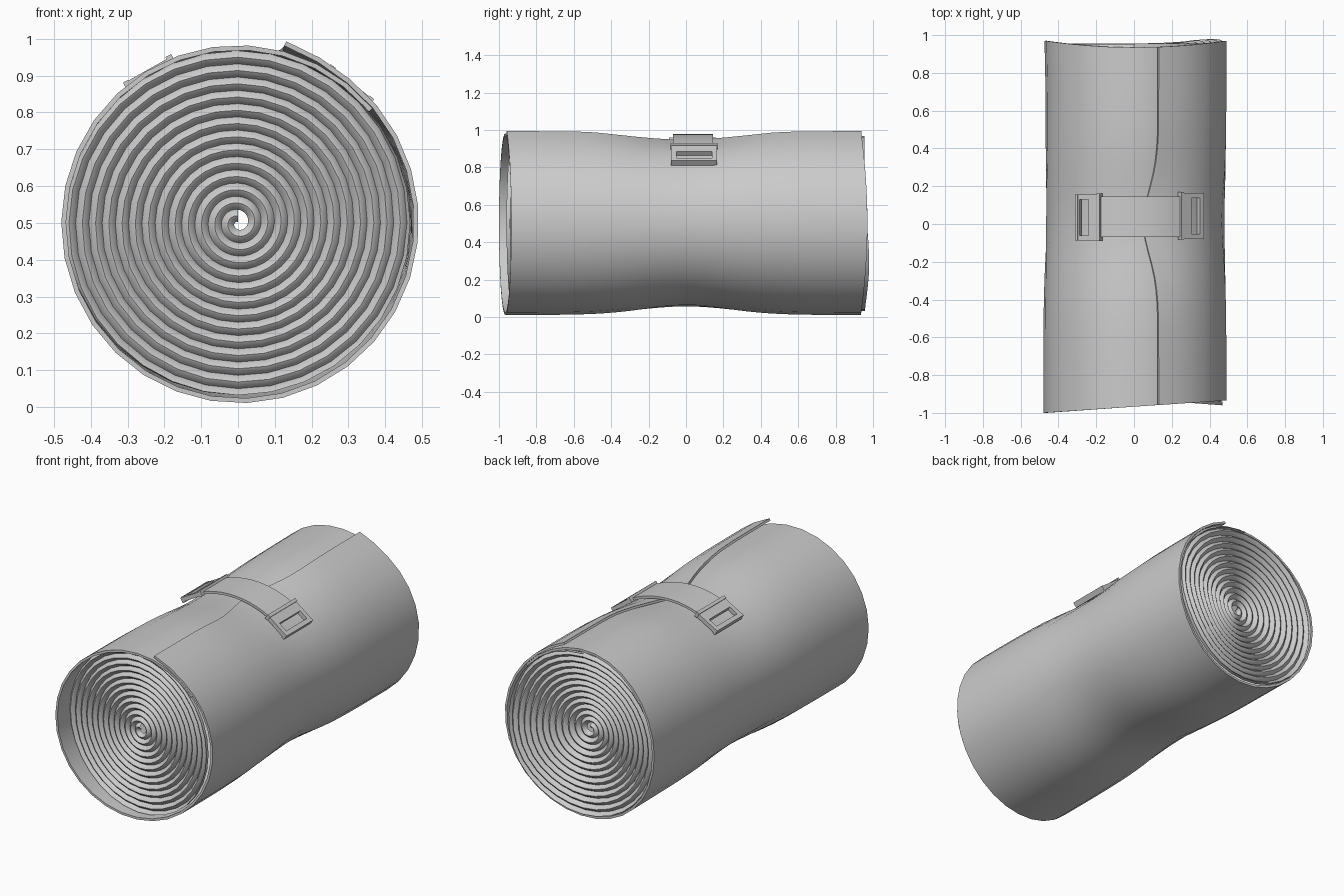
import bpy, bmesh
from math import sin, cos, pi, exp, asin
from mathutils import Vector, Matrix

if "Cube" in bpy.data.objects:
    bpy.data.objects.remove(bpy.data.objects["Cube"])


def radii(y):
    """Half width and half height of the roll: pinched in the middle by the strap."""
    g = exp(-(y / 0.34) ** 2)
    return 0.492 - 0.012 * g, 0.496 - 0.046 * g


def on_roll(a, y, off):
    """Point at clock angle a (0 = top, towards +x), moved out by off."""
    rx, rz = radii(y)
    return Vector((0.01 - 0.012 * exp(-(y - 0.6) ** 2 / 0.2) * sin(a) * (sin(a) < 0) - 0.008
                   + (rx + off) * sin(a), y, 0.5 + (rz + off) * cos(a)))


def make(name, verts, faces, thickness=0, offset=-1, angle=35):
    me = bpy.data.meshes.new(name)
    me.from_pydata(verts, [], faces)
    bm = bmesh.new()
    bm.from_mesh(me)
    bmesh.ops.remove_doubles(bm, verts=bm.verts, dist=0.0004)
    bmesh.ops.recalc_face_normals(bm, faces=bm.faces)
    bm.to_mesh(me)
    bm.free()
    ob = bpy.data.objects.new(name, me)
    bpy.context.collection.objects.link(ob)
    bpy.ops.object.select_all(action='DESELECT')
    ob.select_set(True)
    bpy.context.view_layer.objects.active = ob
    if thickness:
        m = ob.modifiers.new("thickness", 'SOLIDIFY')
        m.thickness = thickness
        m.offset = offset
        bpy.ops.object.modifier_apply(modifier=m.name)
    bpy.ops.object.shade_smooth_by_angle(angle=angle * pi / 180)
    return ob


def grid_faces(nu, nv):
    """Faces for (nu+1) x (nv+1) points stored row by row."""
    w = nv + 1
    return [(i * w + j, i * w + j + 1, (i + 1) * w + j + 1, (i + 1) * w + j)
            for i in range(nu) for j in range(nv)]


# Outer wrap: one turn and a bit, with a loose flap edge on top
NA, NY = 34, 28
verts = []
for i in range(NA + 1):
    u = i / 31
    for j in range(NY + 1):
        t = j / NY
        ym = -0.965 + 1.93 * t
        edge_x = 0.125 - 0.075 * exp(-((ym - 0.02) / 0.24) ** 2)
        a0 = asin(edge_x / 0.49)
        a = a0 + 2 * pi * u
        front = -0.967 + 0.033 * sin(a)
        back = 0.97 - 0.035 * cos(a) ** 2
        y = front + (back - front) * t
        lift = 0.014 * max(0, 1 - u / 0.05) * min(1, abs(ym) / 0.5) ** 2
        verts.append(on_roll(a, y, -0.014 * u + lift))
make("outer_wrap", verts, [f[::-1] for f in grid_faces(NA, NY)], 0.013)


# Rolled ends: a spiral of rounded ridges, sunk towards the middle
SEG, TURNS, PITCH = 32, 13, 0.036
RIDGE = [0, 0.014, 0.02, 0.014, 0]


def rolled_end(name, side):
    verts = []
    for n in range(SEG * TURNS + 1):
        a = -2 * pi * n / SEG
        for j, h in enumerate(RIDGE):
            r = min(PITCH * (n / SEG + j / 4), 0.468)
            k = r / 0.468
            x, z = r * sin(a), r * cos(a)
            if side < 0:
                depth = 0.885 + 0.02 * k * k + 0.035 * x / 0.47
            else:
                bulge = 0.035 * exp(-((x - 0.3) ** 2 + (z + 0.15) ** 2) / 0.05)
                depth = 0.86 + 0.075 * k + bulge
            verts.append((x, side * (depth + h), 0.5 + z))
    return make(name, verts, grid_faces(SEG * TURNS, len(RIDGE) - 1), angle=50)


rolled_end("front_rolled_end", -1)
rolled_end("back_rolled_end", 1)

# Strap hugging the top of the roll
Y0, Y1, NS = -0.07, 0.145, 10
verts = []
for i in range(NS + 1):
    a = asin(-0.18 / 0.48) + (asin(0.24 / 0.48) - asin(-0.18 / 0.48)) * i / NS
    for y in (Y0, Y1):
        p = on_roll(a, 0.03, 0.02)
        verts.append((p.x, y, p.z))
make("strap", verts, grid_faces(NS, 1), 0.014, 0)


# Buckles: flat rectangular frame with a slot and a raised cross bar
def box(bm, mat, u0, u1, v0, v1, w0, w1):
    m = mat @ Matrix.Translation(((u0 + u1) / 2, (v0 + v1) / 2, (w0 + w1) / 2))
    bmesh.ops.create_cube(bm, size=1, matrix=m @ Matrix.Diagonal((u1 - u0, v1 - v0, w1 - w0, 1)))


def buckle(name, x, yc, side):
    a = asin(x / 0.48)
    mat = (Matrix.Translation(on_roll(a, 0.03, 0.015)) @ Matrix.Rotation(a, 4, 'Y')
           @ Matrix.Diagonal((side, 1, 1, 1)))
    mat.translation.y = yc
    # frame ring
    outer = [(-0.074, -0.122), (0.074, -0.122), (0.074, 0.122), (-0.074, 0.122)]
    inner = [(-0.005, -0.095), (0.05, -0.095), (0.05, 0.095), (-0.005, 0.095)]
    verts = [mat @ Vector((u, v, w)) for w in (-0.012, 0.012) for ring in (outer, inner) for u, v in ring]
    faces = []
    for i in range(4):
        j = (i + 1) % 4
        faces += [(i, j, 4 + j, 4 + i), (8 + i, 8 + j, 12 + j, 12 + i),
                  (i, j, 8 + j, 8 + i), (4 + i, 4 + j, 12 + j, 12 + i)]
    ob = make(name, verts, faces, angle=20)
    # bar where the strap enters, lip at the free end
    bm = bmesh.new()
    bm.from_mesh(ob.data)
    box(bm, mat, -0.076, -0.058, -0.126, 0.126, -0.014, 0.018)
    box(bm, mat, 0.06, 0.076, -0.122, 0.122, -0.018, 0.014)
    bmesh.ops.recalc_face_normals(bm, faces=bm.faces)
    bm.to_mesh(ob.data)
    bm.free()
    for p in ob.data.polygons:
        p.use_smooth = False


buckle("right_buckle", 0.29, 0.043, 1)
buckle("left_buckle", -0.235, 0.035, -1)
